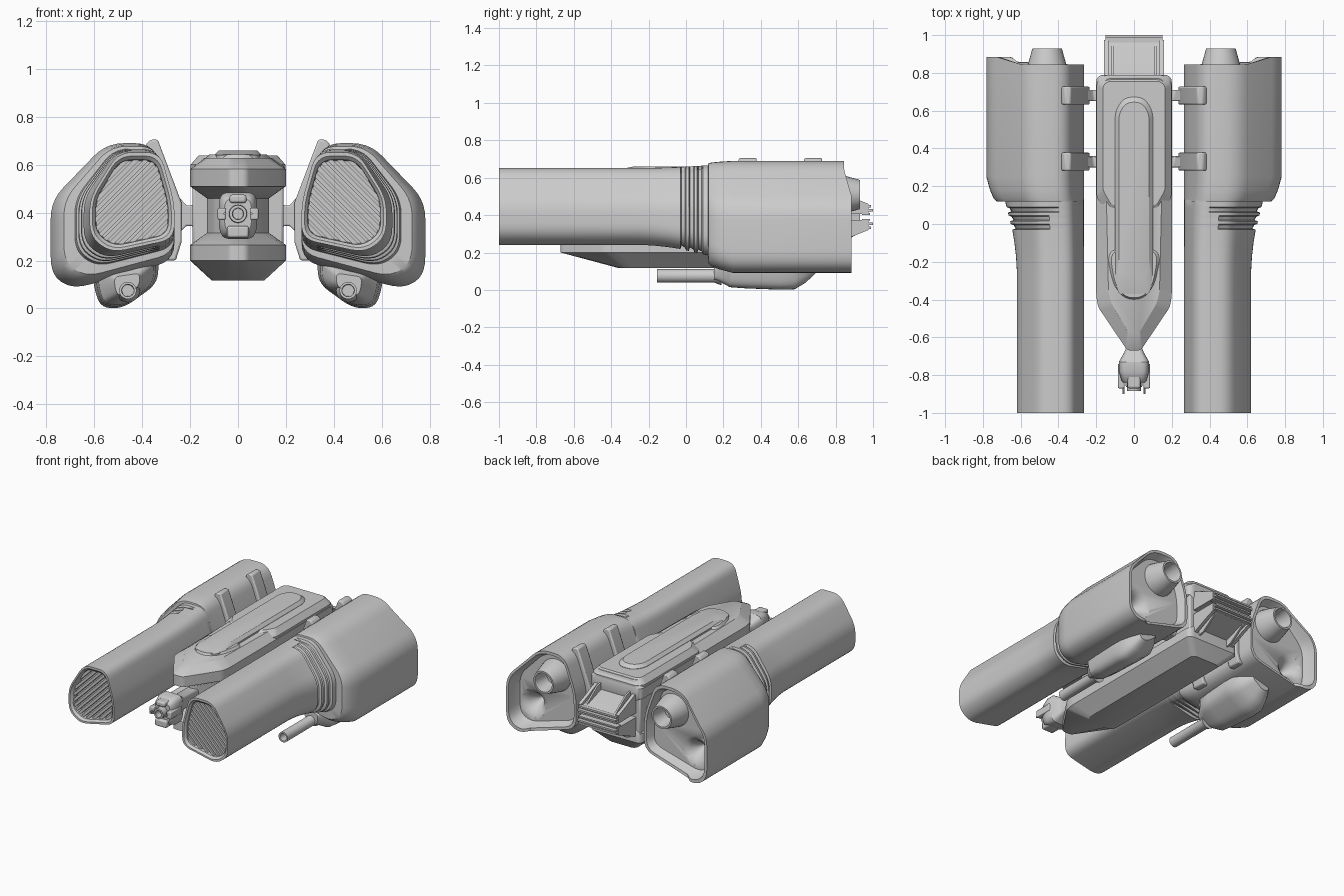
import bpy, bmesh, math
from mathutils import Vector

if "Cube" in bpy.data.objects:
    bpy.data.objects.remove(bpy.data.objects["Cube"])

MID = 0.39  # height of the hull's symmetry plane


def build(name, solids, mirror=False, bevel=0.0):
    """Make one object from solids; a solid is a list of equal-length 3D rings, capped at both ends."""
    bm = bmesh.new()
    for rings in solids:
        vs = [[bm.verts.new(p) for p in r] for r in rings]
        n = len(vs[0])
        for a, b in zip(vs, vs[1:]):
            for i in range(n):
                bm.faces.new((a[i], a[(i + 1) % n], b[(i + 1) % n], b[i]))
        bm.faces.new(vs[0])
        bm.faces.new(vs[-1])
    bmesh.ops.recalc_face_normals(bm, faces=bm.faces)
    me = bpy.data.meshes.new(name)
    bm.to_mesh(me)
    bm.free()
    ob = bpy.data.objects.new(name, me)
    bpy.context.collection.objects.link(ob)
    bpy.ops.object.select_all(action='DESELECT')
    ob.select_set(True)
    bpy.context.view_layer.objects.active = ob
    bpy.ops.object.shade_smooth_by_angle(angle=math.radians(32))
    if bevel:
        m = ob.modifiers.new("Bevel", 'BEVEL')
        m.width, m.segments = bevel, 2
    if mirror:
        ob.modifiers.new("Mirror", 'MIRROR')
    return ob


def fillet(pts, r, n=5):
    """Round the corners of a 2D polygon."""
    out = []
    for i, p in enumerate(pts):
        p, a, b = Vector(p), Vector(pts[i - 1]), Vector(pts[(i + 1) % len(pts)])
        s = p + (a - p).normalized() * min(r, 0.45 * (a - p).length)
        e = p + (b - p).normalized() * min(r, 0.45 * (b - p).length)
        for k in range(n + 1):
            t = k / n
            out.append(s * (1 - t) ** 2 + p * 2 * t * (1 - t) + e * t * t)
    return out


def prism(pts, axis, a, b):
    if axis == 'y':
        return [[(u, y, v) for u, v in pts] for y in (a, b)]
    return [[(x, u, v) for u, v in pts] for x in (a, b)]


def box(x0, x1, y0, y1, z0, z1):
    return prism([(x0, z0), (x1, z0), (x1, z1), (x0, z1)], 'y', y0, y1)


def lathe(x, z, prof, n=32):
    """Revolve (y, radius) pairs about an axis parallel to y."""
    return [[(x + r * math.cos(i * math.tau / n), y, z + r * math.sin(i * math.tau / n))
             for i in range(n)] for y, r in prof]


def scaled(pts, s, c):
    c = Vector(c)
    return [c + (Vector(p) - c) * s for p in pts]


def plan(half, z, r=0.02):
    """Symmetric plan outline from its +x half, nose to tail."""
    pts = half + [(-x, y) for x, y in reversed(half)]
    return [(p.x, p.y, z) for p in fillet(pts, r, 4)]


# --- engine pods: slim intake tube flaring into a large nacelle
TUBE = [(.265, .29), (.53, .232), (.62, .30), (.62, .46), (.50, .652), (.325, .652), (.265, .44)]
NAC = [(.265, .20), (.69, .08), (.782, .14), (.782, .45), (.55, .69), (.355, .69), (.265, .44)]
CT, CN = (.45, .43), (.52, .40)
tube, nac = fillet(TUBE, .06), fillet(NAC, .075)


def pod_ring(y, t, groove=0.0):
    ring = []
    for a, b in zip(tube, nac):
        p = a.lerp(b, t)
        if groove and p.x > .45:
            p = p + (Vector(CT) - p).normalized() * groove
        ring.append((p.x, y, p.y))
    return ring


def rear_ring(s):
    return [(p.x, .845 + .04 * min(1, max(0, (p.x - .60) / .05)), p.y) for p in scaled(nac, s, CN)]


rings = [[(p.x, y, p.y) for p in scaled(tube, s, CT)] for y, s in ((-.94, .84), (-.985, .86), (-1, .93))]
rings += [pod_ring(y, t) for y, t in ((-1, 0), (-.25, 0), (-.17, .03), (-.10, .08), (-.05, .13))]
for i in range(3):  # cooling grooves
    y, t = -.03 + i * .045, .15 + i * .07
    rings += [pod_ring(y, t), pod_ring(y + .006, t, .02), pod_ring(y + .024, t + .03, .014), pod_ring(y + .03, t + .05)]
rings += [pod_ring(y, t) for y, t in ((.118, .38), (.12, .66), (.135, .76), (.18, .88), (.25, 1))]
rings += [rear_ring(1), rear_ring(.93)]
rings += [[(p.x, y, p.y) for p in scaled(nac, s, CN)] for y, s in ((.82, .89), (.79, .84))]
pod = build("engine_pod", [rings])

# funnel-shaped hollow in the rear wall of each nacelle
cutter = build("funnel_cutter", [lathe(.63, .27, [(.68, .012), (.71, .025), (.76, .06), (.80, .11)])])
cutter.hide_render = True
bo = pod.modifiers.new("Funnel", 'BOOLEAN')
bo.object, bo.operation, bo.solver = cutter, 'DIFFERENCE', 'EXACT'
bpy.context.view_layer.objects.active = pod
bpy.ops.object.modifier_apply(modifier="Funnel")
bpy.data.objects.remove(cutter)
pod.modifiers.new("Mirror", 'MIRROR')

build("exhaust_nozzle", [lathe(.46, .51, [(.77, .115), (.80, .112), (.85, .10), (.93, .078), (.93, .066), (.82, .05)])], True)

# diagonal intake slats clipped to the tube opening
d, nv = Vector((1, -1)).normalized(), Vector((1, 1)).normalized()
opening = scaled(tube, .87, CT)
slats = []
lo, hi = min(nv.dot(p) for p in opening), max(nv.dot(p) for p in opening)
for k in range(12):
    c = lo + (hi - lo) * (k + .5) / 12
    ts = []
    for i, p in enumerate(opening):
        q = opening[i - 1]
        u, v = nv.dot(p) - c, nv.dot(q) - c
        if u * v < 0:
            ts.append(d.dot(p.lerp(q, u / (u - v))))
    a, b = d * min(ts) + nv * c, d * max(ts) + nv * c
    w = nv * .009
    slats.append(prism([a - w, b - w, b + w, a + w], 'y', -.975, -.93))
build("intake_slats", slats, True)

# --- clamps and struts joining the pods to the hull
clamp = [(.335, .705), (.235, .44), (.235, .28), (.26, .20), (.31, .20), (.30, .44), (.385, .685), (.365, .705)]
strut = [(.16, .44), (.20, .43), (.215, .43), (.26, .48), (.26, .30), (.215, .345), (.20, .345), (.16, .335)]
for label, y in (("rear", .68), ("front", .33)):
    build(label + "_clamp", [prism(clamp, 'y', y - .048, y + .048)], True, .008)
    build(label + "_strut", [prism(strut, 'y', y - .03, y + .03)], True, .006)

# --- under-slung cannons
C = (.46, .09)
body = fillet([(.33, .24), (.335, .105), (.48, .0), (.575, .003), (.605, .10), (.605, .20)], .05)
rings = [[(p.x, y, p.y) for p in scaled(body, s, c)] for y, s, c in (
    (.15, .38, C), (.17, .45, C), (.235, .85, C), (.32, .92, C), (.50, 1, C), (.58, .98, C),
    (.64, .80, (.48, .19)), (.70, .5, (.48, .19)))]
build("cannon_body", [rings], True)
build("cannon_barrel", [lathe(.46, .075, [(-.08, .024), (-.155, .026), (-.155, .036), (.15, .036), (.19, .05)], 24)], True)

# --- central hull: mirrored upper and lower shells around a narrow core
outer = [(.035, -.67), (.19, -.44), (.20, -.38), (.20, .77), (.175, .79)]
inner = [(.025, -.58), (.12, -.42), (.135, -.36), (.16, .75), (.14, .77)]
waist = [(.025, -.52), (.10, -.40), (.13, -.30), (.13, .77), (.11, .78)]
build("upper_hull", [[plan(waist, .46), plan(outer, .51), plan(outer, .582), plan(inner, .628)]])
keel = [(.03, -.36), (.10, -.34), (.11, -.30), (.11, .70), (.09, .72)]
build("lower_hull", [[plan(waist, .315), plan(outer, .265), plan(outer, .20), plan(keel, .117)]])
build("hull_core", [[plan(waist, .30), plan(waist, .48)]])
build("core_block", [box(-.19, .19, .22, .78, .255, .52)], bevel=.01)

# raised deck, spine and front panel on the upper shell
deck0 = [(.13, .04), (.198, .14), (.198, .75), (.16, .788)]
deck1 = [(.12, .10), (.165, .18), (.165, .73), (.14, .755)]
build("rear_deck", [[plan(deck0, .585), plan(deck0, .60), plan(deck1, .638)]])
spine0 = [(.08, -.38), (.10, -.3), (.10, .60), (.05, .672)]
spine1 = [(.06, -.28), (.08, -.2), (.08, .585), (.04, .645)]
build("spine", [[plan(spine0, .62, .04), plan(spine0, .64, .04), plan(spine1, .66, .04)]])
pan0 = [(.05, -.41), (.12, -.33), (.16, -.17), (.12, -.12)]
pan1 = [(.045, -.39), (.10, -.32), (.125, -.18), (.10, -.14)]
build("front_panel", [[plan(pan0, .61, .05), plan(pan1, .642, .05)]])

# --- tail: two wedge plates with side rails and rear louvres
for label, s in (("upper", 1), ("lower", -1)):
    def zs(pts):
        return [(y, MID + s * h) for y, h in pts]
    floor = zs([(.75, .12), (.80, .11), (.975, .052), (.975, .015), (.75, .015)])
    rail = zs([(.75, .16), (.80, .145), (.90, .10), (.975, .07), (.975, .015), (.75, .015)])
    fin = zs([(.79, .16), (.83, .15), (.95, .065), (.79, .09)])
    solids = [prism(floor, 'x', -.14, .14)]
    for q in (-1, 1):
        solids += [prism(rail, 'x', q * .135, q * .158), prism(fin, 'x', q * .108, q * .12)]
    solids += [box(-.15, .15, .96, 1.0, *sorted((MID + s * .03, MID + s * .042))),
               box(-.15, .15, .96, .99, *sorted((MID + s * .052, MID + s * .064))),
               box(-.15, .15, .94, .985, *sorted((MID + s * .01, MID + s * .02)))]
    build(label + "_tail", solids)
build("tail_core", [box(-.12, .12, .74, .93, .36, .42)])

# --- nose turret with central barrel, side pins and chin
head = fillet([(-.08, .33), (-.06, .29), (.06, .29), (.08, .33), (.08, .455), (.06, .485), (-.06, .485), (-.08, .455)], .03)
rings = [[(p.x, y, p.y) for p in scaled(head, s, (0, MID))] for y, s in
         ((-.84, .70), (-.83, .82), (-.78, 1), (-.73, 1), (-.68, .65), (-.65, .5), (-.48, .5))]
build("turret_head", [rings])
build("turret_barrel", [lathe(0, .395, [(-.84, .022), (-.885, .024), (-.885, .036), (-.80, .04)], 24)])
build("turret_side_block", [box(.05, .085, -.87, -.74, .37, .42)], True, .006)
build("turret_pin", [lathe(.055, .395, [(-.90, .006), (-.85, .006)], 10)], True)
build("turret_prongs", [box(-.035, .035, -.87, -.76, .44, .475), box(-.045, .045, -.865, -.76, .295, .345)], bevel=.01)
